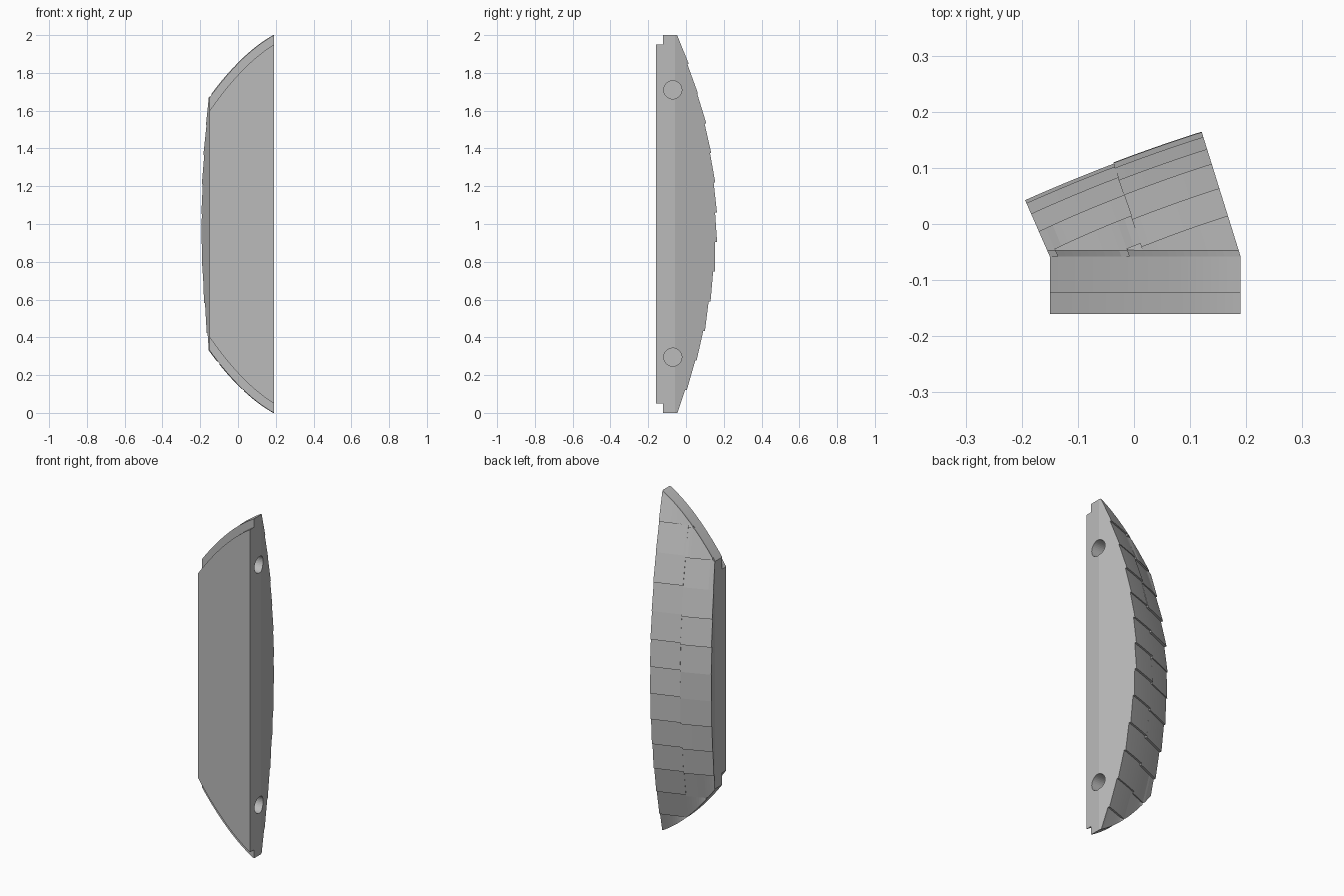
import bpy, bmesh, random
from mathutils import Matrix, Vector

random.seed(4)
cube = bpy.data.objects.get("Cube")
if cube:
    bpy.data.objects.remove(cube)

grey = bpy.data.materials.new("light grey")
grey.use_nodes = True
grey.diffuse_color = (0.5, 0.5, 0.5, 1)
grey.node_tree.nodes["Principled BSDF"].inputs["Base Color"].default_value = (0.5, 0.5, 0.5, 1)

X0, X1 = -0.15, 0.19          # side faces of the slab
BASE = -0.058                 # plane where the sides bend inward
ROW = 0.157                   # tile height


def base_x(u):
    return X0 + (X1 - X0) * u


def end_z(u):
    """Curved upper end of the outline; the lower end mirrors it about z = 1."""
    return 1.67 + 0.33 * u + 0.14 * u * (1 - u)


def crown(u):
    """Highest point of the tiled back across the width."""
    return Vector((-0.193 + 0.315 * u, 0.04 + 0.12 * u + 0.02 * u * (1 - u), 0))


def back_point(u, y, z):
    """Point on the leaning line that rises from the slab at u."""
    top = crown(u)
    t = (y - BASE) / (top.y - BASE)
    return (base_x(u) + (top.x - base_x(u)) * t, y, z)


def make_object(name, bm):
    bmesh.ops.remove_doubles(bm, verts=bm.verts, dist=1e-5)
    bmesh.ops.dissolve_degenerate(bm, edges=bm.edges, dist=1e-5)
    bmesh.ops.recalc_face_normals(bm, faces=bm.faces)
    mesh = bpy.data.meshes.new(name)
    bm.to_mesh(mesh)
    bm.free()
    mesh.materials.append(grey)
    obj = bpy.data.objects.new(name, mesh)
    bpy.context.collection.objects.link(obj)
    return obj


def loft(name, sections):
    """Closed solid through a list of four-point sections."""
    bm = bmesh.new()
    rings = [[bm.verts.new(p) for p in s] for s in sections]
    for a, b in zip(rings, rings[1:]):
        for i in range(4):
            j = (i + 1) % 4
            bm.faces.new((a[i], a[j], b[j], b[i]))
    bm.faces.new(rings[0])
    bm.faces.new(rings[-1][::-1])
    return make_object(name, bm)


def slab(name, y0, y1, inset):
    sections = []
    for i in range(25):
        u = i / 24
        z = end_z(u) - inset * (1.4 - 0.4 * u)
        x = base_x(u)
        sections.append([(x, y0, 2 - z), (x, y0, z), (x, y1, z), (x, y1, 2 - z)])
    return loft(name, sections)


# Flat front panel and the wider rim behind it
panel = slab("front_panel", -0.16, -0.123, 0.05)
rim = slab("rim", -0.123, BASE, 0)

# Sockets bored into the tall side
cutters = []
for label, z in (("lower", 0.295), ("upper", 1.71)):
    bm = bmesh.new()
    bmesh.ops.create_cone(bm, cap_ends=True, segments=32, radius1=0.048, radius2=0.048, depth=0.24,
                          matrix=Matrix.Translation((0.21, -0.07, z)) @ Matrix.Rotation(1.5707963, 4, 'Y'))
    cutter = make_object(label + "_socket_cutter", bm)
    cutter.hide_render = True
    cutter.hide_viewport = True
    cutter.display_type = 'WIRE'
    cutters.append((cutter, z))


def bore(obj, cutter):
    mod = obj.modifiers.new("socket", 'BOOLEAN')
    mod.operation = 'DIFFERENCE'
    mod.solver = 'EXACT'
    mod.object = cutter


for cutter, z in cutters:
    bore(rim, cutter)

# Overlapping tiles on the domed back, in two columns
for col, side in enumerate(("right", "left")):
    for row in range(13):
        lo = -0.037 + ROW * row - 0.01 * (1 - col)
        hi = lo + ROW
        lift, drop = random.uniform(0.002, 0.007), random.uniform(0.002, 0.006)
        sections = []
        for i in range(13):
            u = (col + i / 12) / 2
            a, b = max(lo, 2 - end_z(u)), min(hi, end_z(u))
            if b - a < 0.001:
                continue
            y_lo = crown(u).y - 0.207 * (lo - 1) ** 2 + lift
            y_hi = crown(u).y - 0.207 * (hi - 1) ** 2 - drop
            ys = [max(y_lo + (y_hi - y_lo) * (z - lo) / ROW, -0.047) for z in (a, b)]
            sections.append([back_point(u, BASE, a), back_point(u, BASE, b),
                             back_point(u, ys[1], b), back_point(u, ys[0], a)])
        if len(sections) < 2:
            continue
        tile = loft(f"{side}_back_tile_{row + 1}", sections)
        for cutter, z in cutters:
            if col == 1 and lo - 0.05 < z < hi + 0.05:
                bore(tile, cutter)

# Smooth the gently curved ends
bpy.ops.object.select_all(action='DESELECT')
for obj in (panel, rim):
    obj.select_set(True)
bpy.context.view_layer.objects.active = rim
bpy.ops.object.shade_smooth_by_angle()
